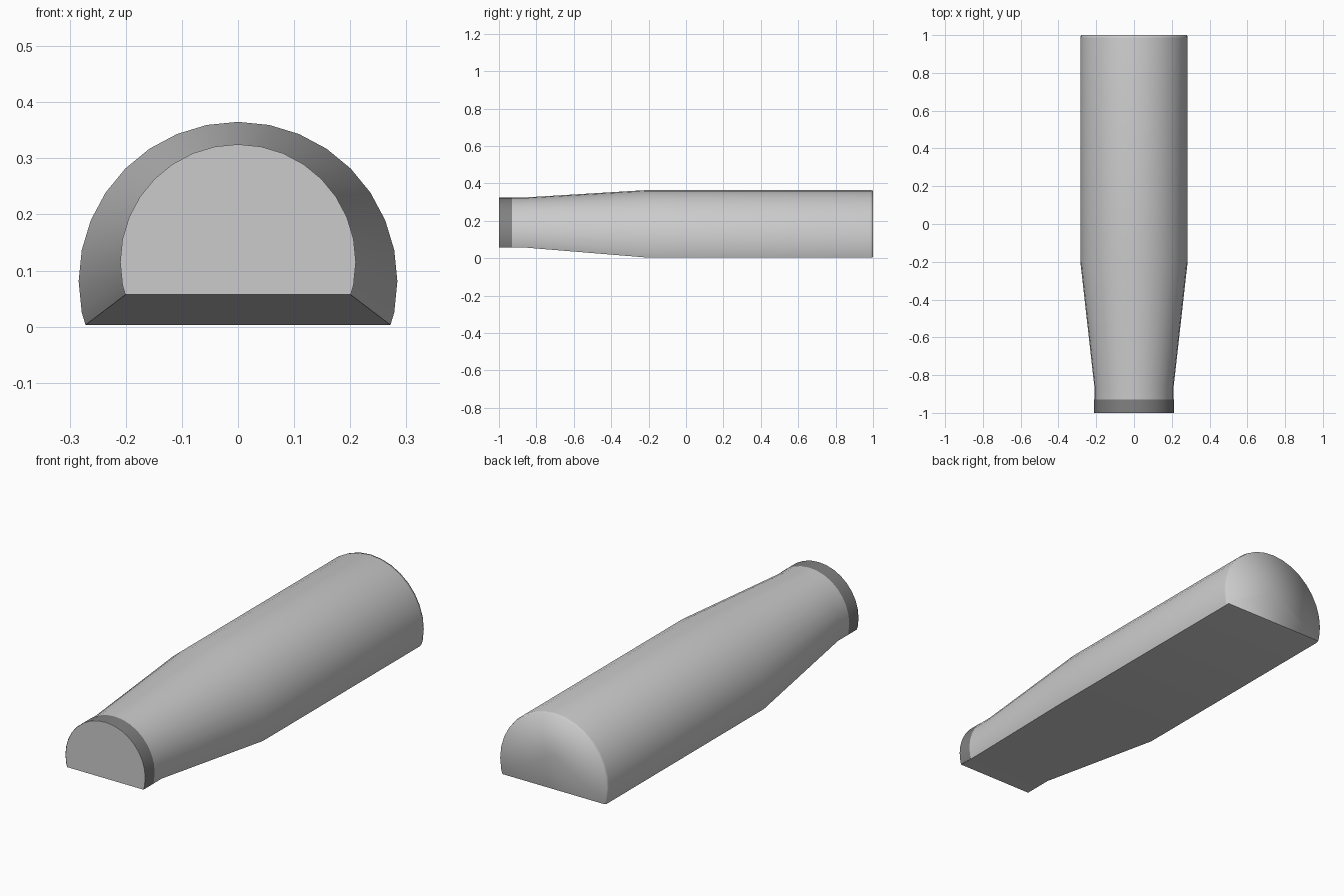
import bpy, bmesh, math

if "Cube" in bpy.data.objects:
    bpy.data.objects.remove(bpy.data.objects["Cube"])


def d_profile(r, cz, floor):
    """Upper part of a 32-sided circle, cut flat at height floor."""
    side = []
    for k in range(10):
        a = k * math.tau / 32
        side.append((r * math.sin(a), cz + r * math.cos(a)))
    a = math.tau * 10 / 32
    x0, z0 = side[-1]
    x1, z1 = r * math.sin(a), cz + r * math.cos(a)
    t = (z0 - floor) / (z0 - z1)
    side.append((x0 + (x1 - x0) * t, floor))
    return [(-x, z) for x, z in reversed(side[1:])] + side


def loft(name, sections, caps=True):
    """Skin D-shaped sections (y, radius, centre z, floor z)."""
    bm = bmesh.new()
    rings = []
    for y, r, cz, floor in sections:
        rings.append([bm.verts.new((x, y, z)) for x, z in d_profile(r, cz, floor)])
    n = len(rings[0])
    for a, b in zip(rings, rings[1:]):
        for i in range(n):
            j = (i + 1) % n
            bm.faces.new((a[i], a[j], b[j], b[i]))
    # end caps as fans, softly shaded from the middle
    if caps:
        for ring, s in ((rings[0], sections[0]), (rings[-1], sections[-1])):
            c = bm.verts.new((0, s[0], s[2] + 0.3 * s[1]))
            for i in range(n):
                bm.faces.new((ring[i], ring[(i + 1) % n], c))
    bmesh.ops.recalc_face_normals(bm, faces=bm.faces)
    for f in bm.faces:
        f.smooth = True
    # crisp edges around the flat underside and the front rim
    for ring in rings:
        for i in (0, n - 1):
            for e in ring[i].link_edges:
                o = e.other_vert(ring[i])
                if abs(o.co.x - ring[i].co.x) < 0.1 and abs(o.co.y - ring[i].co.y) > 1e-6:
                    e.smooth = False
    for ring in (rings[0], rings[-1]):
        for i in range(n):
            e = bm.edges.get((ring[i], ring[(i + 1) % n]))
            if e and (ring is rings[0] or i == n - 1):
                e.smooth = False
    me = bpy.data.meshes.new(name)
    bm.to_mesh(me)
    bm.free()
    ob = bpy.data.objects.new(name, me)
    bpy.context.collection.objects.link(ob)
    return ob


# main body: neck, taper, long barrel, small rounded rear rim
loft("body", [
    (-1.00, 0.210, 0.115, 0.057),
    (-0.86, 0.210, 0.115, 0.057),
    (-0.20, 0.284, 0.081, 0.003),
    (0.985, 0.284, 0.081, 0.003),
    (1.00, 0.281, 0.081, 0.006),
])

# thin darker band around the front of the neck
band = loft("neck_band", [
    (-1.00, 0.2110, 0.115, 0.058),
    (-0.93, 0.2110, 0.115, 0.058),
], caps=False)
mat = bpy.data.materials.new("dark_grey")
mat.diffuse_color = (0.22, 0.22, 0.22, 1)
mat.use_nodes = True
mat.node_tree.nodes["Principled BSDF"].inputs["Base Color"].default_value = mat.diffuse_color
band.data.materials.append(mat)
